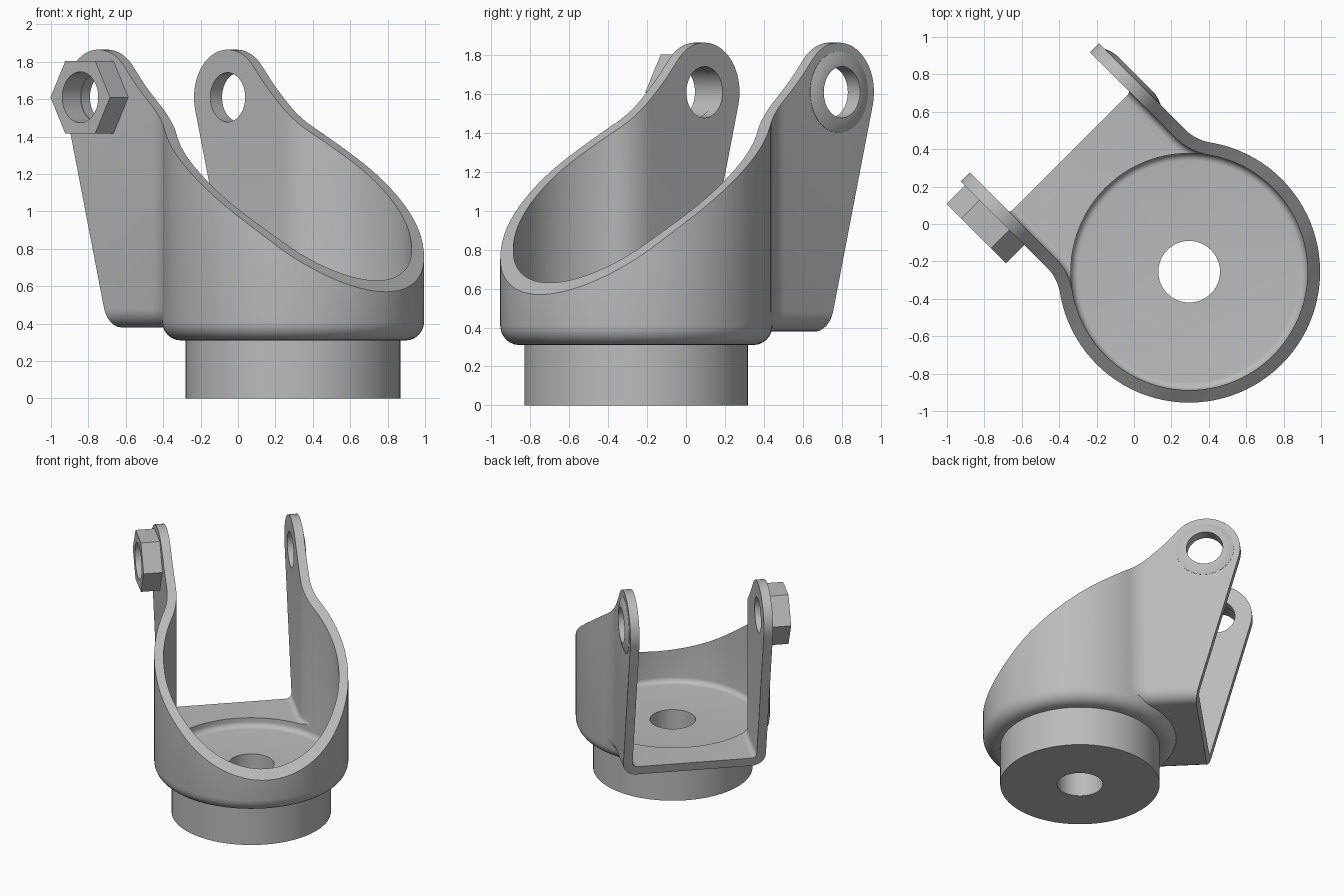
import bpy, bmesh
from math import sin, cos, pi, sqrt, atan2, radians
from mathutils import Vector

old = bpy.data.objects.get("Cube")
if old:
    bpy.data.objects.remove(old, do_unlink=True)

grey = bpy.data.materials.new("plain grey")
grey.use_nodes = True
grey.diffuse_color = (0.5, 0.5, 0.5, 1)
grey.node_tree.nodes["Principled BSDF"].inputs["Base Color"].default_value = (0.5, 0.5, 0.5, 1)

CUP_R, ARM_W, BLEND, WALL = 0.70, 0.522, 0.25, 0.067
PIVOT_X, PIVOT_Z, EYE_R = 0.95, 1.61, 0.255


def loft(name, rings):
    """Closed solid through rings with equal point counts."""
    bm = bmesh.new()
    loops = [[bm.verts.new(p) for p in ring] for ring in rings]
    n = len(loops[0])
    for a, b in zip(loops, loops[1:]):
        for i in range(n):
            j = (i + 1) % n
            bm.faces.new((a[i], a[j], b[j], b[i]))
    bm.faces.new(loops[0])
    bm.faces.new(loops[-1])
    bmesh.ops.recalc_face_normals(bm, faces=bm.faces)
    mesh = bpy.data.meshes.new(name)
    bm.to_mesh(mesh)
    bm.free()
    mesh.materials.append(grey)
    ob = bpy.data.objects.new(name, mesh)
    bpy.context.collection.objects.link(ob)
    return ob


def arc(cx, cy, r, a, b, n):
    return [(cx + r * cos(a + (b - a) * i / n), cy + r * sin(a + (b - a) * i / n))
            for i in range(n + 1)]


def lathe(name, profile, n=96):
    return loft(name, [[(x, y, z) for x, y in arc(0, 0, r, 0, 2 * pi, n)[:-1]]
                       for r, z in profile])


def rod(name, stations, n=48):
    """Bar along y at the pivot, stations are (radius, y)."""
    return loft(name, [[(x, y, z) for x, z in arc(PIVOT_X, PIVOT_Z, r, 0, 2 * pi, n)[:-1]]
                       for r, y in stations])


def fork_plan(inset, z):
    """Plan of the fork, flared into the cup and offset inwards."""
    r, w, f = CUP_R - inset, ARM_W - inset, BLEND + inset
    cx, cy = sqrt((r + f) ** 2 - (w + f) ** 2), w + f
    start = atan2(-cy, -cx)
    side = [(0, 0.35)] + arc(cx, cy, f, start, -pi / 2, 12) + [(1.4, w)]
    return [(x, y, z) for x, y in side + [(x, -y) for x, y in reversed(side)]]


def fillet(radius, z, n=6):
    """Inset and height pairs for a rounded bottom edge."""
    return [(radius * (1 - sin(t)), z + radius * (1 - cos(t)))
            for t in (pi / 2 * i / n for i in range(n + 1))]


def combine(ob, tool, operation):
    mod = ob.modifiers.new(operation, 'BOOLEAN')
    mod.operation, mod.solver, mod.object = operation, 'EXACT', tool
    bpy.context.view_layer.update()
    bpy.ops.object.select_all(action='DESELECT')
    bpy.context.view_layer.objects.active = ob
    ob.select_set(True)
    bpy.ops.object.modifier_apply(modifier=mod.name)
    bpy.data.objects.remove(tool, do_unlink=True)


def smooth_curve(pts, steps=6):
    """Catmull-Rom curve through the inner points."""
    out = []
    for a, b, c, d in zip(pts, pts[1:], pts[2:], pts[3:]):
        a, b, c, d = map(Vector, (a, b, c, d))
        for i in range(steps):
            t = i / steps
            out.append(tuple(0.5 * (2 * b + (c - a) * t + (2 * a - 5 * b + 4 * c - d) * t ** 2
                                    + (3 * b - a - 3 * c + d) * t ** 3)))
    return out


# Cup with its round base, and the fork body
body = lathe("yoke_body", [(0.575, 0), (0.575, 0.31)]
             + [(CUP_R - i, z) for i, z in fillet(0.1, 0.31)] + [(CUP_R, 2)])
fork = loft("fork", [fork_plan(i, z) for i, z in fillet(0.1, 0.38)] + [fork_plan(0, 1.95)])
combine(body, fork, 'UNION')

# Hollow out the cup and the space between the arms
inner = lathe("cup_hollow", [(CUP_R - WALL - i, z) for i, z in fillet(0.04, 0.38)]
              + [(CUP_R - WALL, 2.2)])
combine(body, inner, 'DIFFERENCE')
gap = loft("fork_hollow", [fork_plan(WALL + i, z) for i, z in fillet(0.04, 0.45)]
           + [fork_plan(WALL, 2.1)])
combine(body, gap, 'DIFFERENCE')

# Side silhouette: sloping lip, round arm ends, slanted rear edge
lip = smooth_curve([(-0.9, 0.38), (-0.8, 0.475), (-0.7, 0.57), (-0.5, 0.75), (-0.31, 0.92),
                    (0, 1.15), (0.25, 1.325), (0.4, 1.44), (0.53, 1.55), (0.66, 1.67),
                    (0.77, 1.79), (0.86, 1.87)])
eye = arc(PIVOT_X, PIVOT_Z, EYE_R, radians(-15), radians(135), 24)
outline = [(-0.8, -0.1), (0.75, -0.1)] + eye + lip[::-1]
silhouette = loft("silhouette", [[(x, y, z) for x, z in outline] for y in (-1, 1)])
combine(body, silhouette, 'INTERSECT')

# Low raised pad on the plain arm, then the pivot and centre holes
pad = rod("pad", [(0.21, -ARM_W + 0.02), (0.21, -ARM_W - 0.002),
                  (0.18, -ARM_W - 0.014), (0.145, -ARM_W - 0.022)])
combine(body, pad, 'UNION')
combine(body, rod("pivot_hole", [(0.132, -1), (0.132, 1)]), 'DIFFERENCE')
combine(body, lathe("centre_hole", [(0.165, -0.2), (0.165, 0.6)], 48), 'DIFFERENCE')

# Hexagonal nut on the other arm
nut = rod("hex_nut", [(0.225, ARM_W - 0.002), (0.225, 0.66)], 6)
combine(nut, rod("nut_hole", [(0.136, 0.3), (0.136, 0.9)]), 'DIFFERENCE')

# Shade and place
for ob in (body, nut):
    bpy.ops.object.select_all(action='DESELECT')
    bpy.context.view_layer.objects.active = ob
    ob.select_set(True)
    bpy.ops.object.shade_smooth_by_angle(angle=radians(30))
    ob.location = (0.295, -0.255, 0)
    ob.rotation_euler = (0, 0, radians(135))
